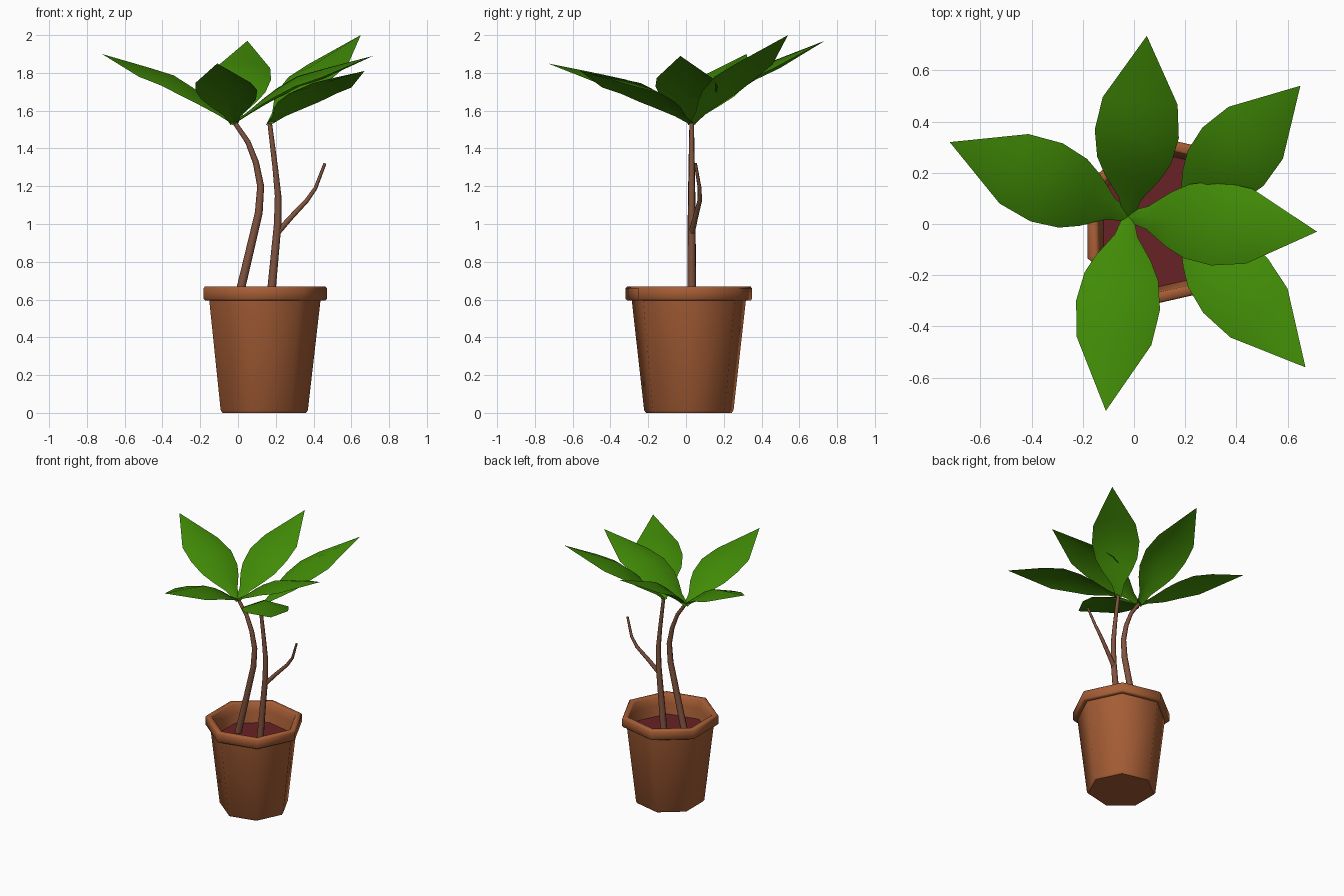
import bpy, bmesh, math
from mathutils import Vector

if "Cube" in bpy.data.objects:
    bpy.data.objects.remove(bpy.data.objects["Cube"])


def material(name, rgb):
    m = bpy.data.materials.new(name)
    m.diffuse_color = (*rgb, 1)
    m.use_nodes = True
    m.node_tree.nodes["Principled BSDF"].inputs["Base Color"].default_value = m.diffuse_color
    return m


TERRACOTTA = material("terracotta", (0.38, 0.11, 0.036))
SOIL = material("soil", (0.14, 0.016, 0.019))
BARK = material("bark", (0.22, 0.088, 0.05))
GREEN = material("leaf_green", (0.052, 0.255, 0.002))


def make_object(name, bm, mat, angle=30, fix_normals=True):
    if fix_normals:
        bmesh.ops.recalc_face_normals(bm, faces=bm.faces[:])
    mesh = bpy.data.meshes.new(name)
    bm.to_mesh(mesh)
    bm.free()
    mesh.materials.append(mat)
    ob = bpy.data.objects.new(name, mesh)
    bpy.context.collection.objects.link(ob)
    bpy.ops.object.select_all(action='DESELECT')
    ob.select_set(True)
    bpy.context.view_layer.objects.active = ob
    bpy.ops.object.shade_smooth_by_angle(angle=math.radians(angle))
    return ob


def skin(bm, rings):
    """Joins successive closed rings with quads."""
    for a, b in zip(rings, rings[1:]):
        n = len(a)
        for i in range(n):
            j = (i + 1) % n
            bm.faces.new((a[i], a[j], b[j], b[i]))


CX, CY, SIDES = 0.127, 0.015, 7


def pot_ring(bm, r, z):
    return [bm.verts.new((CX + r * math.cos(math.tau * i / SIDES),
                          CY + r * math.sin(math.tau * i / SIDES), z))
            for i in range(SIDES)]


# Seven-sided pot with a thick, slightly bevelled rim
profile = [(0.233, 0), (0.243, 0.015), (0.31, 0.597), (0.335, 0.595),
           (0.343, 0.603), (0.343, 0.66), (0.335, 0.67), (0.305, 0.67),
           (0.297, 0.662), (0.287, 0.60), (0.27, 0.50)]
bm = bmesh.new()
rings = [pot_ring(bm, r, z) for r, z in profile]
skin(bm, rings)
bm.faces.new(rings[0])
bm.faces.new(rings[-1])
make_object("pot", bm, TERRACOTTA, 55)

# Soil surface
bm = bmesh.new()
bm.faces.new(pot_ring(bm, 0.277, 0.525))
make_object("soil", bm, SOIL, fix_normals=False)


def stem(name, points, r0, r1, sides=8):
    """Tapered tube through the points."""
    pts = [Vector(p) for p in points]
    bm = bmesh.new()
    rings = []
    for k, p in enumerate(pts):
        tangent = pts[min(k + 1, len(pts) - 1)] - pts[max(k - 1, 0)]
        rot = Vector((0, 0, 1)).rotation_difference(tangent)
        r = r0 + (r1 - r0) * k / (len(pts) - 1)
        rings.append([bm.verts.new(p + rot @ Vector((
            r * math.cos(math.tau * i / sides), r * math.sin(math.tau * i / sides), 0)))
            for i in range(sides)])
    skin(bm, rings)
    bm.faces.new(rings[0])
    bm.faces.new(rings[-1])
    make_object(name, bm, BARK, 60)


# Two stems and a bare side branch
stem("left_stem", [(-0.025, 0.03, 0.5), (0.02, 0.03, 0.68), (0.110, 0.03, 1.06),
                   (0.12, 0.03, 1.2), (0.095, 0.03, 1.325), (0.052, 0.03, 1.435),
                   (-0.015, 0.03, 1.533)], 0.025, 0.012)
stem("right_stem", [(0.165, 0.03, 0.5), (0.18, 0.03, 0.68), (0.21, 0.03, 1.0),
                    (0.212, 0.03, 1.15), (0.197, 0.03, 1.3), (0.168, 0.03, 1.533)],
     0.025, 0.012)
stem("side_branch", [(0.205, 0.03, 0.95), (0.28, 0.05, 1.035), (0.365, 0.073, 1.125),
                     (0.41, 0.072, 1.19), (0.46, 0.05, 1.32)], 0.016, 0.008)

# Leaf outline: fraction of length, half width, edge lift, midrib lift
OUTLINE = [(-0.01, 0.018, -0.002, 0.008), (0.1, 0.045, 0.012, 0.028),
           (0.215, 0.108, 0.025, 0.058), (0.31, 0.145, 0.030, 0.077),
           (0.457, 0.165, 0.033, 0.088), (0.64, 0.147, 0.013, 0.060)]


def leaf(name, base, tip):
    """Arched leaf blade with a raised midrib and lower edges."""
    base, tip = Vector(base), Vector(tip)
    along = tip - base
    side = Vector((-along.y, along.x, 0)).normalized()
    bm = bmesh.new()
    rows = []
    for t, w, edge, rib in OUTLINE:
        p = base + along * t
        rows.append([bm.verts.new(p + side * (w * s) + Vector((0, 0, edge if s else rib)))
                     for s in (-1, 0, 1)])
    for a, b in zip(rows, rows[1:]):
        for i in (0, 1):
            bm.faces.new((a[i], b[i], b[i + 1], a[i + 1]))
    end = bm.verts.new(tip)
    for i in (0, 1):
        bm.faces.new((rows[-1][i], end, rows[-1][i + 1]))
    make_object(name, bm, GREEN, 60, fix_normals=False)


# Four leaves on the left stem, two on the right stem
A, B = (-0.022, 0.03, 1.53), (0.165, 0.03, 1.53)
leaf("back_leaf", A, (0.05, 0.735, 1.97))
leaf("left_leaf", A, (-0.72, 0.32, 1.90))
leaf("front_leaf", A, (-0.11, -0.73, 1.85))
leaf("right_leaf", A, (0.715, -0.03, 1.89))
leaf("back_right_leaf", B, (0.65, 0.54, 2.0))
leaf("front_right_leaf", B, (0.67, -0.56, 1.81))
